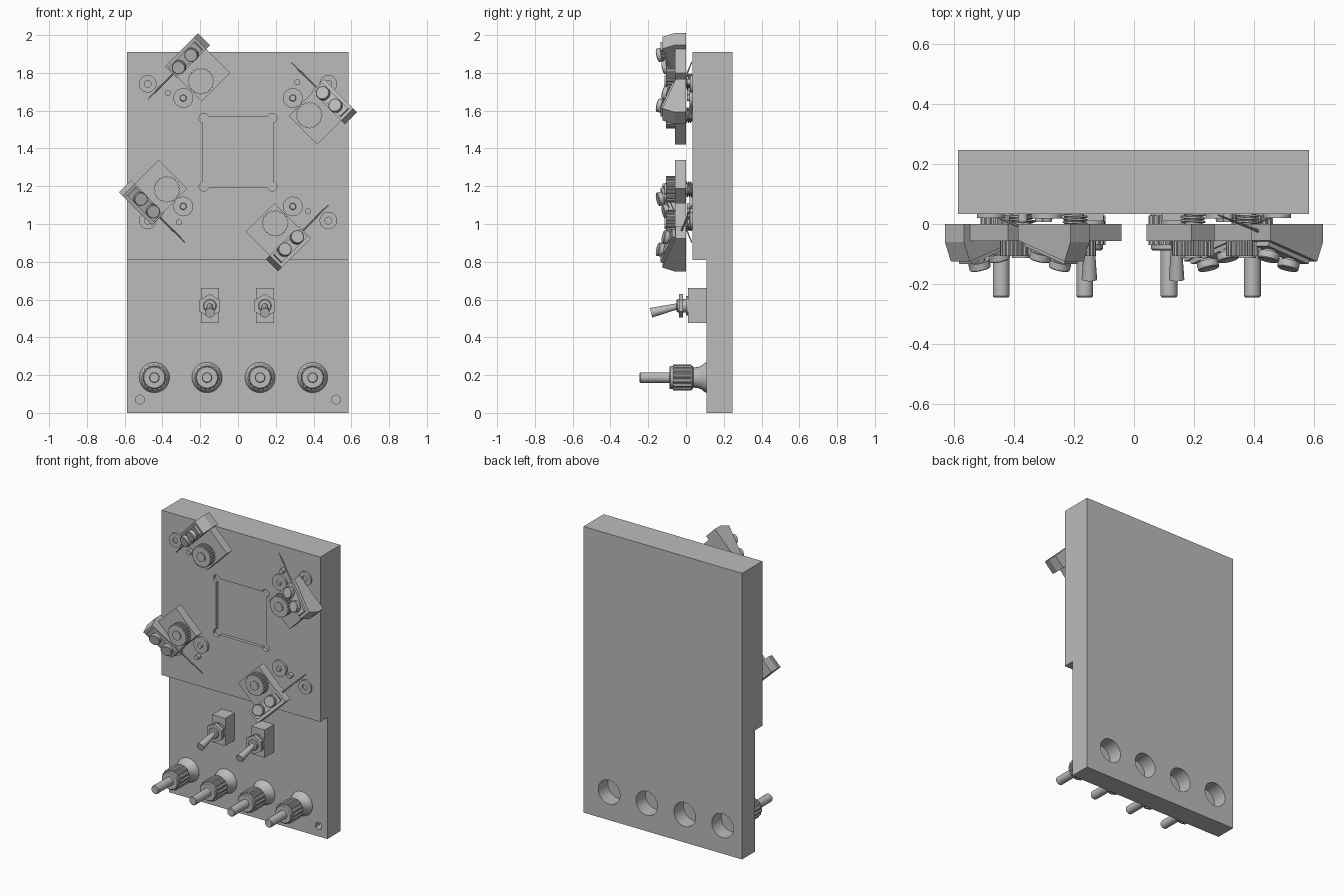
import bpy, bmesh, math
from mathutils import Matrix, Vector

cube = bpy.data.objects.get("Cube")
if cube:
    bpy.data.objects.remove(cube, do_unlink=True)

grey = bpy.data.materials.new("mid grey")
grey.use_nodes = True
grey.diffuse_color = (0.5, 0.5, 0.5, 1)
grey.node_tree.nodes["Principled BSDF"].inputs["Base Color"].default_value = (0.5, 0.5, 0.5, 1)


def at(x, y, z):
    return Matrix.Translation((x, y, z))


def finish(name, bm, matrix, smooth=False):
    bmesh.ops.recalc_face_normals(bm, faces=bm.faces)
    mesh = bpy.data.meshes.new(name)
    bm.to_mesh(mesh)
    bm.free()
    mesh.materials.append(grey)
    obj = bpy.data.objects.new(name, mesh)
    bpy.context.collection.objects.link(obj)
    obj.matrix_world = matrix
    bpy.ops.object.select_all(action='DESELECT')
    obj.select_set(True)
    bpy.context.view_layer.objects.active = obj
    if smooth:
        bpy.ops.object.shade_smooth_by_angle(angle=math.radians(35))
    return obj


def lathe(name, profile, matrix, sides=32, groove=0):
    """Turn (radius, y) points around the y axis; groove cuts in every other pair of sides."""
    bm = bmesh.new()
    rings = []
    for r, y in profile:
        ring = []
        for i in range(sides):
            a = math.tau * i / sides
            rr = r - (groove if i % 4 > 1 else 0)
            ring.append(bm.verts.new((rr * math.cos(a), y, rr * math.sin(a))))
        rings.append(ring)
    for low, high in zip(rings, rings[1:]):
        for i in range(sides):
            j = (i + 1) % sides
            bm.faces.new((low[i], low[j], high[j], high[i]))
    bm.faces.new(rings[0])
    bm.faces.new(rings[-1])
    return finish(name, bm, matrix, smooth=sides > 6 and groove == 0)


def prism(name, profile, x0, x1, matrix):
    """Extrude a (y, z) outline from x0 to x1."""
    bm = bmesh.new()
    a = [bm.verts.new((x0, y, z)) for y, z in profile]
    b = [bm.verts.new((x1, y, z)) for y, z in profile]
    bm.faces.new(a)
    bm.faces.new(b)
    for i in range(len(a)):
        j = (i + 1) % len(a)
        bm.faces.new((a[i], a[j], b[j], b[i]))
    return finish(name, bm, matrix)


def box(name, x, y, z, matrix):
    return prism(name, [(y[0], z[0]), (y[1], z[0]), (y[1], z[1]), (y[0], z[1])], x[0], x[1], matrix)


def rod(name, start, end, r0, r1, matrix, sides=16):
    start, end = Vector(start), Vector(end)
    d = end - start
    turn = d.to_track_quat('Y', 'Z').to_matrix().to_4x4()
    return lathe(name, [(r0, 0), (r1, d.length)], matrix @ Matrix.Translation(start) @ turn, sides)


WORLD = Matrix.Identity(4)
FRONT, LOW_FRONT, BACK = 0.034, 0.108, 0.247
CENTRE = 1.38
POSTS = [-0.443, -0.164, 0.117, 0.395]

# Stepped base panel
panel = prism("base_panel", [(LOW_FRONT, 0), (BACK, 0), (BACK, 1.91), (FRONT, 1.91),
                             (FRONT, 0.81), (LOW_FRONT, 0.81)], -0.587, 0.584, WORLD)

# Pocket with relieved corners, screw holes, blind holes in the back
cutters = [box("pocket_cutter", (-0.187, 0.185), (-0.1, 0.055), (1.193, 1.566), WORLD)]
for sx in (-1, 1):
    for sz in (-1, 1):
        cutters.append(lathe("corner_cutter", [(0.025, -0.1), (0.025, 0.055)],
                             at(sx * 0.181, 0, CENTRE + sz * 0.181), 24))
    cutters.append(lathe("hex_hole_cutter", [(0.025, 0), (0.025, 0.17)],
                         at(sx * 0.52, 0, 0.07) @ Matrix.Rotation(math.pi / 6, 4, 'Y'), 6))
for x in POSTS:
    cutters.append(lathe("back_hole_cutter", [(0.08, 0.147), (0.08, 0.4)], at(x, 0, 0.187), 40))
for c in cutters:
    c.hide_render = True
    mod = panel.modifiers.new("cut", 'BOOLEAN')
    mod.operation = 'DIFFERENCE'
    mod.solver = 'EXACT'
    mod.object = c
bpy.ops.object.select_all(action='DESELECT')
panel.select_set(True)
bpy.context.view_layer.objects.active = panel
for mod in list(panel.modifiers):
    bpy.ops.object.modifier_apply(modifier=mod.name)
for c in cutters:
    bpy.data.objects.remove(c, do_unlink=True)

# Washers and screws on the panel
for sx in (-1, 1):
    for sz in (-1, 1):
        lathe("inner_washer", [(0.052, FRONT), (0.052, 0.018), (0.018, 0.018), (0.015, 0.006)],
              at(sx * 0.29, 0, CENTRE + sz * 0.287))
        lathe("outer_washer", [(0.046, FRONT), (0.046, 0.02), (0.018, 0.02), (0.018, 0.03)],
              at(sx * 0.478, 0, CENTRE + sz * 0.362))


# Helical spring behind each positioner
def spring(matrix):
    curve = bpy.data.curves.new("spring", 'CURVE')
    curve.dimensions = '3D'
    curve.bevel_depth = 0.004
    curve.bevel_resolution = 1
    line = curve.splines.new('POLY')
    turns, steps = 3, 16
    line.points.add(turns * steps)
    for i, p in enumerate(line.points):
        a = math.tau * i / steps
        p.co = (0.038 * math.cos(a), FRONT * i / (turns * steps), 0.038 * math.sin(a), 1)
    curve.materials.append(grey)
    obj = bpy.data.objects.new("spring", curve)
    bpy.context.collection.objects.link(obj)
    obj.matrix_world = matrix


# Four probe positioners, a quarter turn apart
SLOPE = math.atan2(0.07, 0.22)
for k in range(4):
    quarter = at(0, 0, CENTRE) @ Matrix.Rotation(k * math.pi / 2, 4, 'Y')
    unit = quarter @ at(-0.212, 0, 0.44) @ Matrix.Rotation(math.pi / 4, 4, 'Y')
    box("positioner_plate", (-0.12, 0.135), (-0.057, 0), (-0.107, 0.107), unit)
    prism("clamp_wedge", [(0, -0.113), (-0.055, -0.113), (-0.125, 0.107), (-0.06, 0.135), (0, 0.135)],
          -0.135, -0.045, unit)
    slope = unit @ at(-0.08, -0.092, 0) @ Matrix.Rotation(SLOPE, 4, 'X')
    box("clamp_bar", (-0.035, 0.025), (-0.014, 0.01), (-0.105, 0.095), slope)
    for z in (-0.056, 0.041):
        lathe("clamp_screw", [(0.022, 0), (0.022, -0.022), (0.036, -0.022), (0.036, -0.045),
                              (0.033, -0.048)], slope @ at(0.002, 0, z), 24)
    knob = unit @ at(0.056, 0, -0.034)
    lathe("knurled_knob", [(0.07, -0.057), (0.07, -0.106)], knob, 96, groove=0.005)
    lathe("knob_centre", [(0.03, 0.034), (0.03, -0.113)], knob, 24)
    spring(knob)
    rod("probe_needle", (-0.075, 0.03, -0.30), (-0.075, -0.035, -0.07), 0.003, 0.006, unit, 8)
    lathe("guide_pin", [(0.016, FRONT), (0.016, 0.006)], quarter @ at(-0.371, 0, 0.313), 16)

# Toggle switches
for x in (-0.149, 0.142):
    box("switch_body", (x - 0.048, x + 0.048), (0.01, LOW_FRONT), (0.475, 0.66), WORLD)
    place = at(x, 0, 0.567)
    lathe("switch_bushing", [(0.035, 0.01), (0.035, -0.045), (0.03, -0.05)], place, 24)
    lathe("switch_washer", [(0.052, 0.01), (0.052, 0)], place, 24)
    lathe("switch_nut", [(0.062, -0.015), (0.062, -0.038)], place @ Matrix.Rotation(math.pi / 6, 4, 'Y'), 6)
    rod("switch_lever", (0, -0.035, 0), (0, -0.185, -0.037), 0.015, 0.026, place)

# Binding posts
for x in POSTS:
    place = at(x, 0, 0.187)
    lathe("post_base", [(0.08, LOW_FRONT), (0.078, 0.1), (0.064, 0.083), (0.056, 0.065), (0.053, 0.04),
                        (0.062, 0.035), (0.062, 0.025)], place, 40)
    lathe("post_knurl", [(0.069, 0.028), (0.069, -0.07)], place, 64, groove=0.006)
    lathe("post_collar", [(0.06, -0.06), (0.06, -0.083), (0.055, -0.088)], place, 40)
    lathe("post_pin", [(0.028, -0.08), (0.028, -0.24), (0.024, -0.245)], place, 24)
